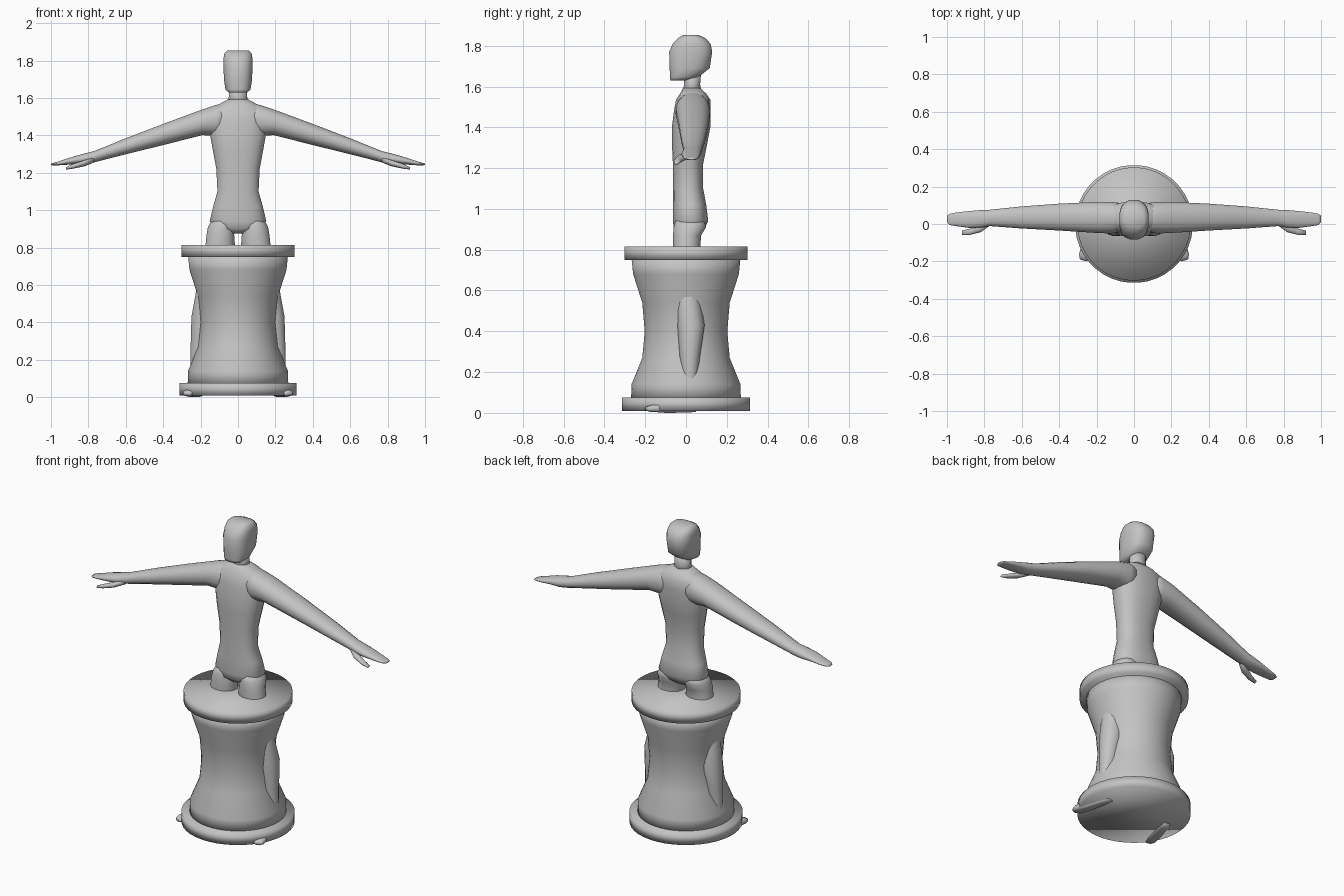
import bpy, bmesh, math
from mathutils import Vector

grey = bpy.data.materials.new("plain grey")
grey.diffuse_color = (0.55, 0.55, 0.55, 1)


def finish(name, bm, mirror=False):
    bmesh.ops.recalc_face_normals(bm, faces=bm.faces)
    for f in bm.faces:
        f.smooth = True
    me = bpy.data.meshes.new(name)
    bm.to_mesh(me)
    bm.free()
    me.materials.append(grey)
    ob = bpy.data.objects.new(name, me)
    bpy.context.collection.objects.link(ob)
    if mirror:
        m = ob.modifiers.new("mirror", 'MIRROR')
        m.use_axis[0] = True
    return ob


def loft(name, rings, mirror=False, n=16, power=2.4):
    """rings: (centre, half-axis u, half-axis v) -> capped superellipse skin"""
    bm = bmesh.new()
    rows = []
    for c, u, v in rings:
        row = []
        for i in range(n):
            a = 2 * math.pi * (i + 0.5) / n
            ca, sa = math.cos(a), math.sin(a)
            p = math.copysign(abs(ca) ** (2 / power), ca)
            q = math.copysign(abs(sa) ** (2 / power), sa)
            row.append(bm.verts.new(Vector(c) + Vector(u) * p + Vector(v) * q))
        rows.append(row)
    for r, s in zip(rows, rows[1:]):
        for i in range(n):
            j = (i + 1) % n
            bm.faces.new((r[i], r[j], s[j], s[i]))
    bm.faces.new(rows[0])
    bm.faces.new(rows[-1])
    return finish(name, bm, mirror)


def upright(table):
    """(z, x centre, x half, y front, y back) -> horizontal rings"""
    return [((cx, (y0 + y1) / 2, z), (hx, 0, 0), (0, (y1 - y0) / 2, 0))
            for z, cx, hx, y0, y1 in table]


def sideways(table):
    """(x, z low, z high, y front, y back) -> rings across x"""
    return [((x, (y0 + y1) / 2, (z0 + z1) / 2), (0, (y1 - y0) / 2, 0),
             (0, 0, (z1 - z0) / 2)) for x, z0, z1, y0, y1 in table]


def round_part(name, profile):
    loft(name, [((0, 0, z), (r, 0, 0), (0, r, 0)) for r, z in profile],
         n=40, power=2)


# pedestal: base disc, waisted drum, top disc
round_part("pedestal_base", [(0.315, 0.01), (0.315, 0.075)])
round_part("pedestal_drum", [(0.27, 0.06), (0.268, 0.14), (0.215, 0.27),
                             (0.203, 0.4), (0.215, 0.54), (0.26, 0.68),
                             (0.268, 0.76)])
round_part("pedestal_top", [(0.303, 0.75), (0.303, 0.815)])

# torso, from crotch to base of neck
loft("torso", upright([
    (0.875, 0, 0.05, -0.03, 0.06), (0.9, 0, 0.125, -0.06, 0.09),
    (0.94, 0, 0.153, -0.065, 0.11), (1.02, 0, 0.134, -0.065, 0.10),
    (1.1, 0, 0.111, -0.065, 0.085), (1.22, 0, 0.117, -0.065, 0.085),
    (1.32, 0, 0.136, -0.07, 0.105), (1.4, 0, 0.15, -0.07, 0.12),
    (1.48, 0, 0.155, -0.06, 0.12), (1.535, 0, 0.15, -0.05, 0.12),
    (1.565, 0, 0.105, -0.03, 0.1), (1.592, 0, 0.055, -0.015, 0.07)]), n=20)

# neck and head
loft("neck", upright([(1.56, 0, 0.055, -0.02, 0.08),
                      (1.61, 0, 0.05, -0.01, 0.07),
                      (1.67, 0, 0.05, -0.01, 0.075)]), power=2)
loft("head", upright([
    (1.63, 0, 0.052, -0.077, 0.0), (1.645, 0, 0.068, -0.079, 0.06),
    (1.69, 0, 0.075, -0.082, 0.118), (1.77, 0, 0.08, -0.084, 0.13),
    (1.81, 0, 0.079, -0.066, 0.122), (1.838, 0, 0.074, -0.04, 0.095),
    (1.853, 0, 0.058, -0.012, 0.06)]), power=2.6)

# arms with flat hands
loft("arm", sideways([
    (0.05, 1.4, 1.58, -0.04, 0.11), (0.12, 1.395, 1.563, -0.052, 0.12),
    (0.19, 1.4, 1.54, -0.05, 0.12), (0.4, 1.347, 1.462, -0.036, 0.11),
    (0.6, 1.298, 1.385, -0.025, 0.095), (0.77, 1.255, 1.316, -0.012, 0.077),
    (0.82, 1.245, 1.304, -0.02, 0.075), (0.88, 1.245, 1.287, -0.022, 0.07),
    (0.95, 1.24, 1.264, -0.012, 0.062), (0.985, 1.239, 1.253, -0.006, 0.055),
    (1.0, 1.241, 1.248, 0.008, 0.045)]), mirror=True, power=2.2)
loft("thumb", sideways([
    (0.77, 1.255, 1.285, -0.01, 0.03), (0.82, 1.235, 1.268, -0.045, 0.005),
    (0.88, 1.222, 1.248, -0.06, -0.025), (0.92, 1.217, 1.23, -0.06, -0.035)]),
    mirror=True, n=10, power=2)

# legs, running down through the drum and bulging out of its sides
loft("leg", upright([
    (0.95, 0.08, 0.06, -0.05, 0.09), (0.91, 0.088, 0.074, -0.062, 0.1),
    (0.87, 0.094, 0.075, -0.065, 0.075), (0.815, 0.095, 0.08, -0.065, 0.072),
    (0.58, 0.155, 0.068, -0.055, 0.07), (0.43, 0.185, 0.065, -0.043, 0.092),
    (0.28, 0.2, 0.054, -0.032, 0.07), (0.16, 0.216, 0.04, -0.015, 0.055),
    (0.03, 0.222, 0.034, -0.02, 0.05)]), mirror=True, power=2.1)

# splayed feet, breaking through under the base
heel, toe = Vector((0.205, 0.045, 0)), Vector((0.27, -0.195, 0))
side = (toe - heel).normalized().cross(Vector((0, 0, 1)))
loft("foot", [(heel.lerp(toe, t) + Vector((0, 0, (lo + hi) / 2)), side * w,
               (0, 0, (hi - lo) / 2))
              for t, lo, hi, w in ((0, 0.004, 0.05, 0.022),
                                   (0.2, 0, 0.07, 0.03),
                                   (0.6, 0, 0.05, 0.034),
                                   (0.9, 0.005, 0.038, 0.032),
                                   (1, 0.01, 0.03, 0.02))],
     mirror=True, n=12, power=3)
